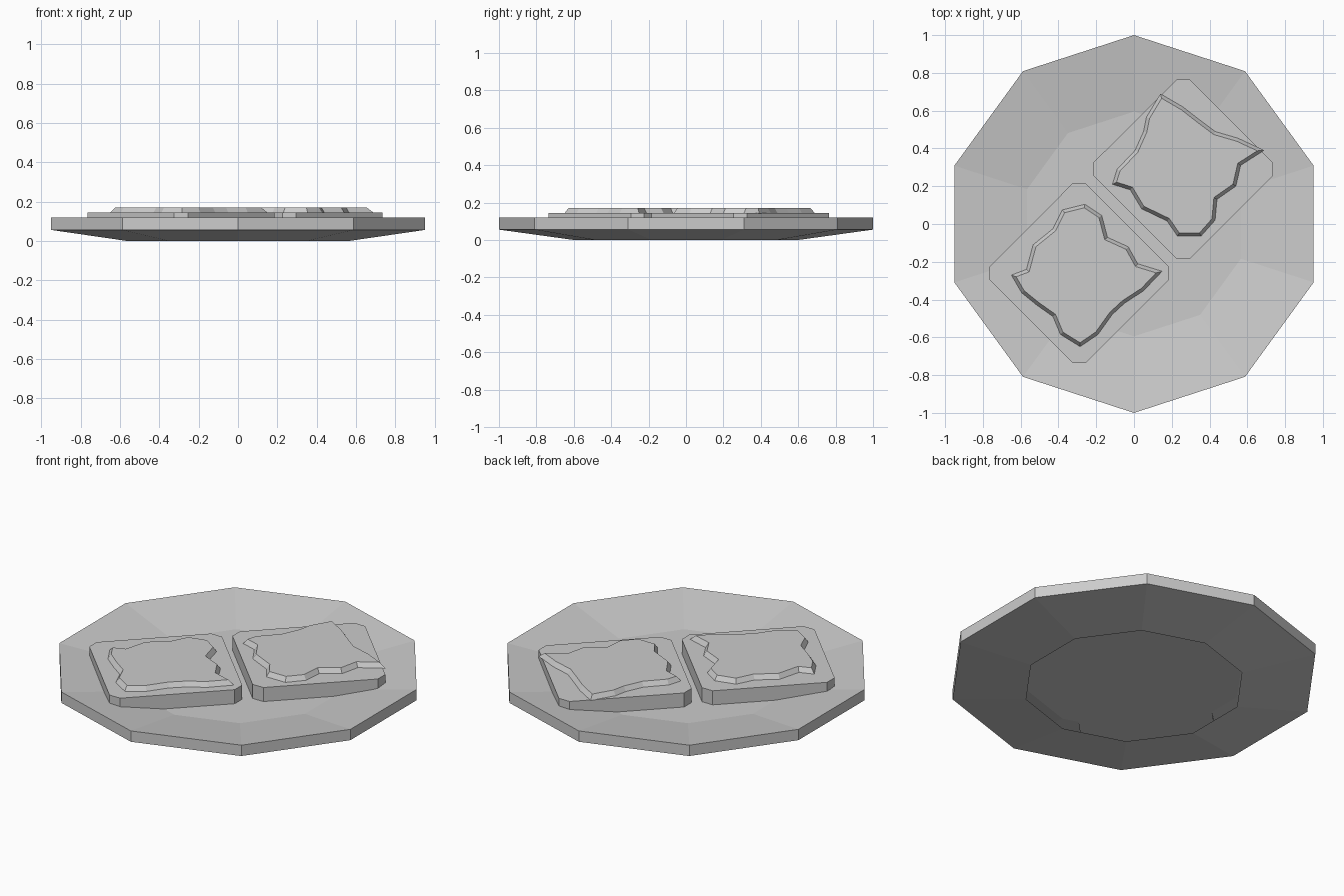
import bpy, bmesh, math
from mathutils import Vector

if "Cube" in bpy.data.objects:
    bpy.data.objects.remove(bpy.data.objects["Cube"])


def finish(name, bm):
    me = bpy.data.meshes.new(name)
    bm.to_mesh(me)
    bm.free()
    ob = bpy.data.objects.new(name, me)
    bpy.context.collection.objects.link(ob)
    return ob


def inset(pts, d):
    """Mitred inward offset of a clockwise outline."""
    out = []
    for i, p in enumerate(pts):
        p = Vector(p)
        a = (p - Vector(pts[i - 1])).normalized()
        b = (Vector(pts[(i + 1) % len(pts)]) - p).normalized()
        na, nb = Vector((a.y, -a.x)), Vector((b.y, -b.x))
        out.append(p + (na + nb) * (d / max(0.4, 1 + na.dot(nb))))
    return out


def prism(name, pts, z0, z1, slope=0.0):
    """Closed slab from a clockwise outline, optionally with sloped sides."""
    bm = bmesh.new()
    lo = [bm.verts.new((x, y, z0)) for x, y in pts]
    hi = [bm.verts.new((x, y, z1)) for x, y in inset(pts, slope)]
    bm.faces.new(lo)
    bm.faces.new(hi[::-1])
    for i in range(len(pts)):
        bm.faces.new((lo[i - 1], hi[i - 1], hi[i], lo[i]))
    bmesh.ops.recalc_face_normals(bm, faces=bm.faces[:])
    return finish(name, bm)


# Ten-sided dished plate, open underneath inside the foot ring
bm = bmesh.new()
N = 10
profile = [(0.595, 0.0), (1.0, 0.056), (1.0, 0.12), (0.595, 0.061)]
rings = [[bm.verts.new((r * math.sin(2 * math.pi * i / N),
                        r * math.cos(2 * math.pi * i / N), z))
          for i in range(N)] for r, z in profile]
for a, b in zip(rings, rings[1:]):
    for i in range(N):
        j = (i + 1) % N
        bm.faces.new((a[j], a[i], b[i], b[j]))
bm.faces.new(rings[-1][::-1])
finish("plate", bm)

# Square slices turned 45 degrees with clipped corners
h, c = 0.475, 0.035
diamond = [(c, h), (h, c), (h, -c), (c, -h), (-c, -h), (-h, -c), (-h, c), (-c, h)]
for name, cx, cy in (("slice_back", 0.26, 0.29), ("slice_front", -0.29, -0.26)):
    prism(name, [(cx + x, cy + y) for x, y in diamond], 0.061, 0.144)

# Wavy toppings with sloped edges
prism("topping_back", [
    (0.14, 0.69), (0.26, 0.62), (0.35, 0.55), (0.43, 0.49), (0.55, 0.455),
    (0.69, 0.39), (0.565, 0.31), (0.54, 0.2), (0.44, 0.13), (0.43, 0.02),
    (0.355, -0.065), (0.23, -0.065), (0.175, 0.015), (0.04, 0.08),
    (-0.02, 0.18), (-0.115, 0.21), (-0.09, 0.29), (0.005, 0.39),
    (0.05, 0.49), (0.065, 0.565)], 0.143, 0.171, 0.018)
prism("topping_front", [
    (-0.38, 0.075), (-0.26, 0.105), (-0.17, 0.045), (-0.14, -0.07),
    (-0.03, -0.12), (0.02, -0.21), (0.15, -0.25), (0.05, -0.355),
    (-0.05, -0.42), (-0.115, -0.48), (-0.19, -0.585), (-0.285, -0.65),
    (-0.39, -0.585), (-0.43, -0.49), (-0.515, -0.43), (-0.595, -0.365),
    (-0.65, -0.27), (-0.57, -0.24), (-0.535, -0.11), (-0.43, -0.025)],
    0.143, 0.171, 0.018)
